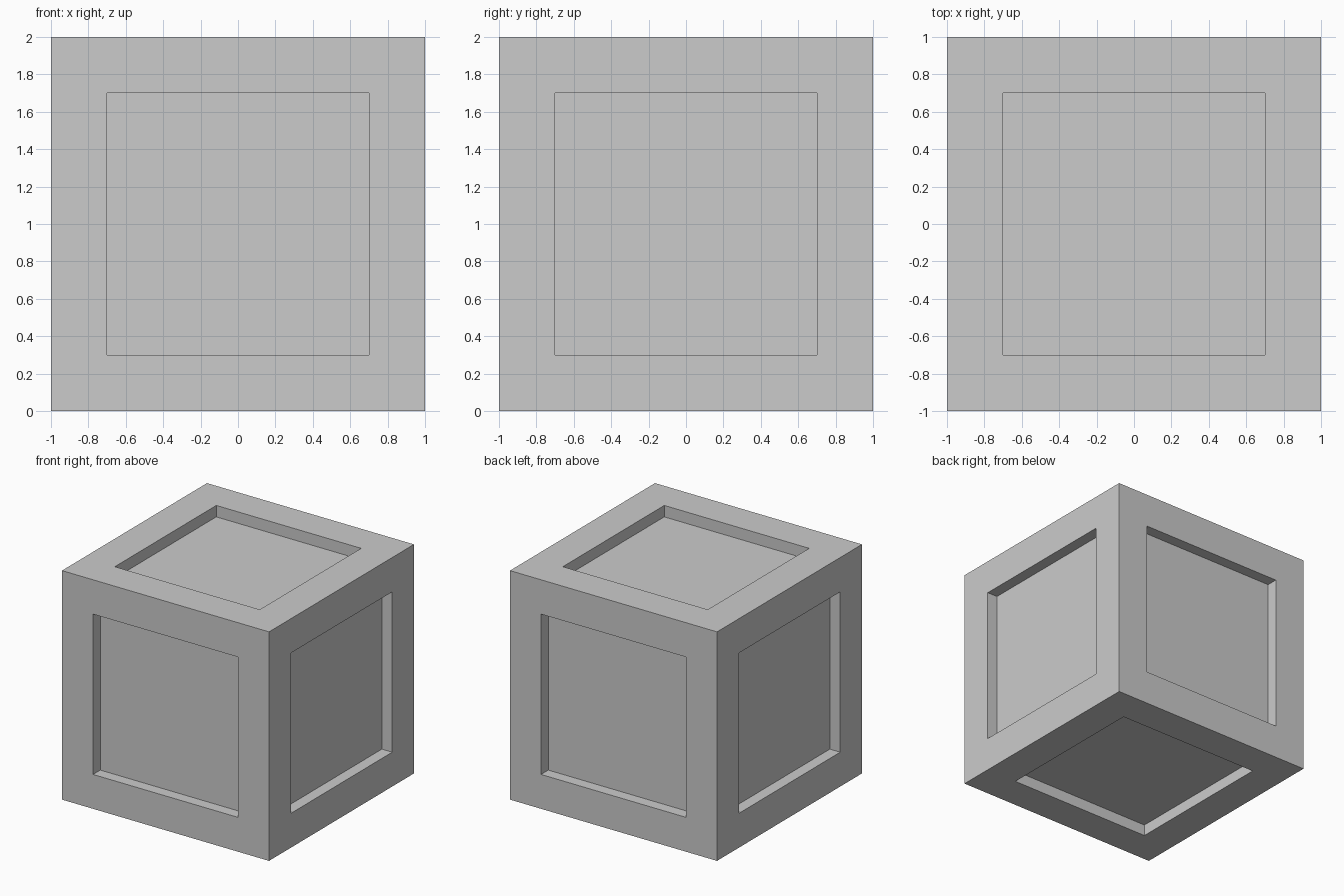
import bpy
import bmesh
from mathutils import Matrix

if "Cube" in bpy.data.objects:
    bpy.data.objects.remove(bpy.data.objects["Cube"])

SIZE = 2.0      # edge length of the crate
BORDER = 0.3    # frame width around each panel
DEPTH = 0.1     # how far each panel is sunk

# Solid cube standing on the ground
bm = bmesh.new()
bmesh.ops.create_cube(bm, size=SIZE, matrix=Matrix.Translation((0, 0, SIZE / 2)))

# Frame on every side: the six original faces become the inner panels
panels = list(bm.faces)
bmesh.ops.inset_individual(bm, faces=panels, thickness=BORDER, use_even_offset=True)

# Sink every panel straight inward
sunk = bmesh.ops.extrude_discrete_faces(bm, faces=panels)["faces"]
for face in sunk:
    face.normal_update()
    bmesh.ops.translate(bm, verts=face.verts, vec=-DEPTH * face.normal)
bmesh.ops.recalc_face_normals(bm, faces=bm.faces)

# Crate object, flat shaded
mesh = bpy.data.meshes.new("crate")
bm.to_mesh(mesh)
bm.free()
crate = bpy.data.objects.new("crate", mesh)
bpy.context.collection.objects.link(crate)
